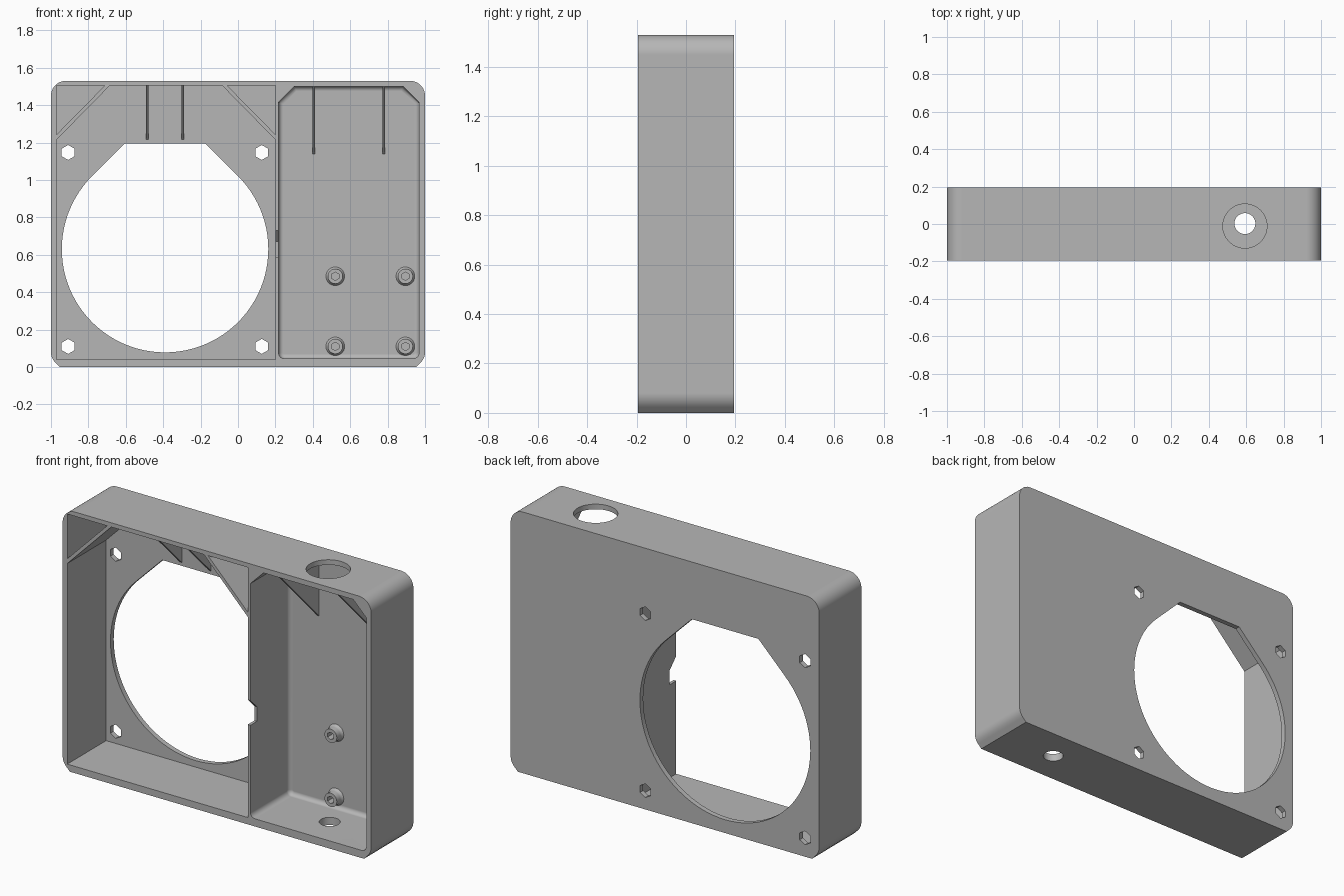
import bpy, bmesh, math
from mathutils import Matrix

cube = bpy.data.objects.get("Cube")
if cube:
    bpy.data.objects.remove(cube, do_unlink=True)

FRONT, BACK, FLOOR = -0.195, 0.195, 0.165

grey = bpy.data.materials.new("matt grey")
grey.use_nodes = True
grey.diffuse_color = (0.47, 0.47, 0.47, 1)
grey.node_tree.nodes["Principled BSDF"].inputs["Base Color"].default_value = (0.47, 0.47, 0.47, 1)


def make_object(name, bm):
    bmesh.ops.recalc_face_normals(bm, faces=bm.faces)
    mesh = bpy.data.meshes.new(name)
    bm.to_mesh(mesh)
    bm.free()
    mesh.materials.append(grey)
    obj = bpy.data.objects.new(name, mesh)
    bpy.context.collection.objects.link(obj)
    return obj


def prism(name, profile, y0, y1, fillet=0):
    """Extrude an (x, z) profile along y, optionally rounding the rear rim."""
    bm = bmesh.new()
    face = bm.faces.new([bm.verts.new((x, y0, z)) for x, z in profile])
    ext = bmesh.ops.extrude_face_region(bm, geom=[face])
    for v in ext["geom"]:
        if isinstance(v, bmesh.types.BMVert):
            v.co.y = y1
    if fillet:
        rim = [e for e in bm.edges if all(abs(v.co.y - y1) < 1e-5 for v in e.verts)]
        bmesh.ops.bevel(bm, geom=rim, offset=fillet, segments=4, profile=0.5, affect='EDGES')
    return make_object(name, bm)


def arc(cx, cz, r, a0, a1, n):
    return [(cx + r * math.cos(math.radians(a0 + (a1 - a0) * i / n)),
             cz + r * math.sin(math.radians(a0 + (a1 - a0) * i / n))) for i in range(n + 1)]


def hexagon(cx, cz, r):
    return arc(cx, cz, r, 30, 330, 5)


def rod(name, x, y, z, r, length):
    bm = bmesh.new()
    bmesh.ops.create_cone(bm, cap_ends=True, segments=64, radius1=r, radius2=r,
                          depth=length, matrix=Matrix.Translation((x, y, z)))
    return make_object(name, bm)


def cut(target, cutter):
    mod = target.modifiers.new("cut", 'BOOLEAN')
    mod.operation = 'DIFFERENCE'
    mod.solver = 'EXACT'
    mod.object = cutter
    bpy.context.view_layer.objects.active = target
    bpy.ops.object.modifier_apply(modifier=mod.name)
    bpy.data.objects.remove(cutter, do_unlink=True)


def smooth(obj):
    bpy.ops.object.select_all(action='DESELECT')
    obj.select_set(True)
    bpy.context.view_layer.objects.active = obj
    bpy.ops.object.shade_smooth_by_angle(angle=math.radians(30))
    mod = obj.modifiers.new("even shading", 'WEIGHTED_NORMAL')
    mod.keep_sharp = True


# Outer block: round top corners, bottom corners ending in a 45 degree flat
R = 0.08
lean = R * (math.sqrt(2) - 1)
right_half = ([(1 - R + lean, 0)] + arc(1 - R, R, R, -45, 0, 5)
              + arc(1 - R, 1.53 - R, R, 0, 90, 10))
housing = prism("housing", right_half + [(-x, z) for x, z in reversed(right_half)], FRONT, BACK)

# Left bay
cut(housing, prism("left_bay_cutter",
                   [(-0.97, 0.04), (0.2, 0.04), (0.2, 1.505), (-0.97, 1.505)], FRONT - 0.1, FLOOR))

# Right bay, with clipped top corners and a rounded rear rim
bay = (arc(0.247, 0.075, 0.03, 180, 270, 4) + arc(0.938, 0.075, 0.03, 270, 360, 4)
       + [(0.968, 1.415), (0.883, 1.5), (0.302, 1.5), (0.217, 1.415)])
cut(housing, prism("right_bay_cutter", bay, FRONT - 0.1, FLOOR, fillet=0.025))

# Large round opening with a flat-topped peak
cx, cz, r = -0.39, 0.63, 0.552
top = 1.195
half = r * math.sqrt(2) - (top - cz)
opening = arc(cx, cz, r, 135, 405, 72) + [(cx + half, top), (cx - half, top)]
cut(housing, prism("opening_cutter", opening, 0.1, 0.3))

# Hexagonal screw holes around the opening
for x in (-0.908, 0.127):
    for z in (0.11, 1.147):
        cut(housing, prism("screw_hole_cutter", hexagon(x, z, 0.04), 0.1, 0.3))

# Round ports in the top and bottom walls
cut(housing, rod("top_port_cutter", 0.593, -0.011, 1.53, 0.118, 0.2))
cut(housing, rod("bottom_port_cutter", 0.593, 0.002, 0.0, 0.056, 0.2))

# Cable notch in the front edge of the divider, with a sloping upper side
bm = bmesh.new()
side = [(FRONT - 0.06, 0.585), (FRONT + 0.06, 0.585), (FRONT + 0.06, 0.67), (FRONT - 0.06, 0.79)]
face = bm.faces.new([bm.verts.new((0.19, y, z)) for y, z in side])
ext = bmesh.ops.extrude_face_region(bm, geom=[face])
bmesh.ops.translate(bm, vec=(0.04, 0, 0),
                    verts=[v for v in ext["geom"] if isinstance(v, bmesh.types.BMVert)])
cut(housing, make_object("notch_cutter", bm))
smooth(housing)

# Diagonal braces across the upper corners of the left bay
brace = [(-0.97, 1.215), (-0.97, 1.243), (-0.712, 1.505), (-0.685, 1.505)]
prism("brace_right", brace, FRONT, FLOOR)
prism("brace_left", [(-0.77 - x, z) for x, z in brace], FRONT, FLOOR)


# Thin triangular gussets under the top wall
def gusset(name, x, height, ceiling):
    bm = bmesh.new()
    pts = [(FLOOR, ceiling - height), (FLOOR, ceiling), (FLOOR - min(height, 0.355), ceiling)]
    rings = [[bm.verts.new((x + s * 0.007, y, z)) for y, z in pts] for s in (-1, 1)]
    for ring in rings:
        bm.faces.new(ring)
    for i in range(3):
        j = (i + 1) % 3
        bm.faces.new((rings[0][i], rings[0][j], rings[1][j], rings[1][i]))
    return make_object(name, bm)


for i, x in enumerate((-0.486, -0.296)):
    gusset("left_bay_gusset_%d" % (i + 1), x, 0.29, 1.505)
for i, x in enumerate((0.404, 0.78)):
    gusset("right_bay_gusset_%d" % (i + 1), x, 0.36, 1.5)

# Standoffs with a flared foot and a hexagonal blind hole
for i, (x, z) in enumerate((x, z) for x in (0.52, 0.895) for z in (0.11, 0.485)):
    bm = bmesh.new()
    rings = []
    for rad, y in ((0.05, FLOOR), (0.043, FLOOR - 0.008), (0.04, FLOOR - 0.018), (0.04, FLOOR - 0.05)):
        rings.append([bm.verts.new((px, y, pz)) for px, pz in arc(x, z, rad, 0, 348.75, 31)])
    for a, b in zip(rings, rings[1:]):
        for k in range(32):
            n = (k + 1) % 32
            bm.faces.new((a[k], a[n], b[n], b[k]))
    bm.faces.new(rings[0])
    bm.faces.new(rings[-1])
    standoff = make_object("standoff_%d" % (i + 1), bm)
    cut(standoff, prism("standoff_hole_cutter", hexagon(x, z, 0.022), FLOOR - 0.1, FLOOR - 0.003))
    smooth(standoff)
